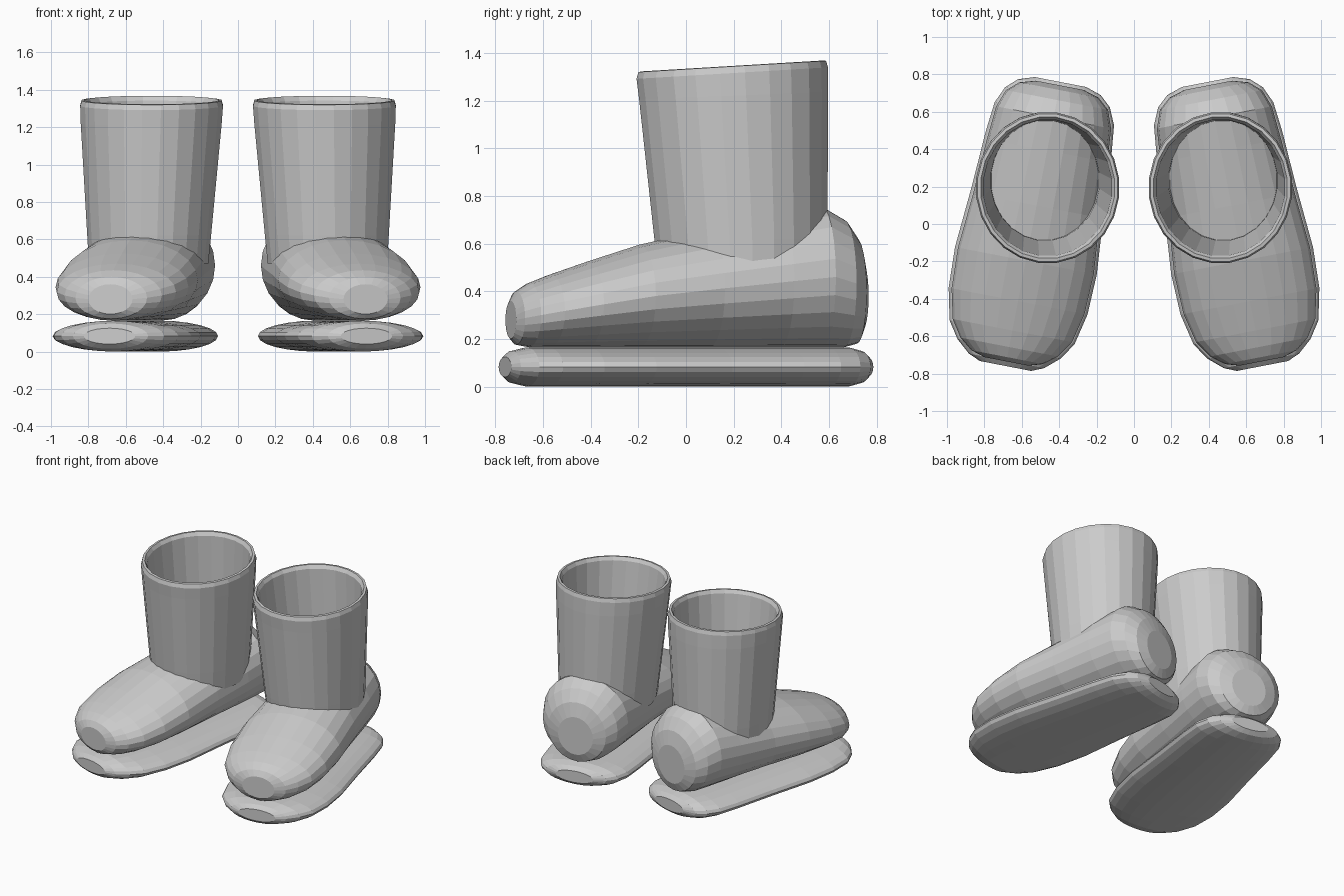
import bpy, bmesh, math
from mathutils import Vector

SEG = 24
TOE = Vector((0.19, -0.982, 0))      # long axis of the right foot (toes turned out)
SIDE = Vector((0.982, 0.19, 0))      # across the foot
MID = Vector((0.54, 0, 0))

grey = bpy.data.materials.new("light grey")
grey.diffuse_color = (0.6, 0.6, 0.6, 1)


def loft(name, rings, capped, mirror):
    """Skin a list of point rings; mirror builds the left copy."""
    bm = bmesh.new()
    s = -1 if mirror else 1
    loops = [[bm.verts.new((p.x * s, p.y, p.z)) for p in r] for r in rings]
    for a, b in zip(loops, loops[1:]):
        for i in range(SEG):
            j = (i + 1) % SEG
            bm.faces.new((a[i], a[j], b[j], b[i]))
    if capped:
        bm.faces.new(loops[0])
        bm.faces.new(loops[-1])
    bmesh.ops.recalc_face_normals(bm, faces=bm.faces)
    me = bpy.data.meshes.new(name)
    bm.to_mesh(me)
    bm.free()
    me.materials.append(grey)
    ob = bpy.data.objects.new(name, me)
    bpy.context.collection.objects.link(ob)


def foot_ring(u, half_w, z0, z1):
    """Elliptical section standing across the foot axis."""
    pts = []
    for i in range(SEG):
        a = 2 * math.pi * i / SEG
        p = MID + TOE * u + SIDE * (half_w * math.cos(a))
        p.z = (z0 + z1) / 2 + (z1 - z0) / 2 * math.sin(a)
        pts.append(p)
    return pts


def shaft_ring(cx, cy, rx, ry, z, slope):
    """Horizontal section of the shaft, rising toward the back by slope."""
    pts = []
    for i in range(SEG):
        a = 2 * math.pi * (i + 0.5) / SEG
        y = ry * math.sin(a)
        pts.append(Vector((cx + rx * math.cos(a), cy + y, z + slope * y)))
    return pts


# along the foot, half width, bottom, top
SOLE = [(0.773, 0.14, 0.04, 0.125), (0.745, 0.205, 0.015, 0.15),
        (0.68, 0.28, 0.0, 0.165), (0.59, 0.34, 0.0, 0.165),
        (0.42, 0.378, 0.0, 0.165), (0.2, 0.386, 0.0, 0.165),
        (-0.13, 0.36, 0.0, 0.165), (-0.44, 0.342, 0.0, 0.165),
        (-0.6, 0.325, 0.0, 0.165), (-0.69, 0.285, 0.0, 0.165),
        (-0.745, 0.225, 0.015, 0.15), (-0.773, 0.14, 0.04, 0.125)]
FOOT = [(0.748, 0.12, 0.2, 0.36), (0.725, 0.195, 0.175, 0.4),
        (0.67, 0.265, 0.165, 0.435), (0.58, 0.325, 0.165, 0.47),
        (0.42, 0.362, 0.165, 0.525), (0.2, 0.37, 0.165, 0.595),
        (-0.1, 0.345, 0.165, 0.66), (-0.4, 0.328, 0.165, 0.72),
        (-0.58, 0.313, 0.165, 0.755), (-0.675, 0.278, 0.165, 0.70),
        (-0.73, 0.215, 0.18, 0.62), (-0.755, 0.13, 0.24, 0.52)]
# centre x, centre y, radius x, radius y, height, slope: outside up, rim, inside down
SHAFT = [(0.478, 0.235, 0.322, 0.352, 0.47, 0), (0.475, 0.23, 0.334, 0.366, 0.62, 0),
         (0.464, 0.2, 0.38, 0.4, 1.22, 0.04), (0.462, 0.194, 0.385, 0.405, 1.315, 0.06),
         (0.462, 0.194, 0.377, 0.397, 1.343, 0.06), (0.462, 0.194, 0.36, 0.38, 1.345, 0.06),
         (0.462, 0.194, 0.345, 0.365, 1.32, 0.06), (0.475, 0.232, 0.292, 0.322, 0.65, 0),
         (0.478, 0.235, 0.285, 0.315, 0.47, 0)]
SHAFT.append(SHAFT[0])

for side, mirror in (("right", False), ("left", True)):
    loft(side + "_sole", [foot_ring(*r) for r in SOLE], True, mirror)
    loft(side + "_foot", [foot_ring(*r) for r in FOOT], True, mirror)
    loft(side + "_shaft", [shaft_ring(*r) for r in SHAFT], False, mirror)
